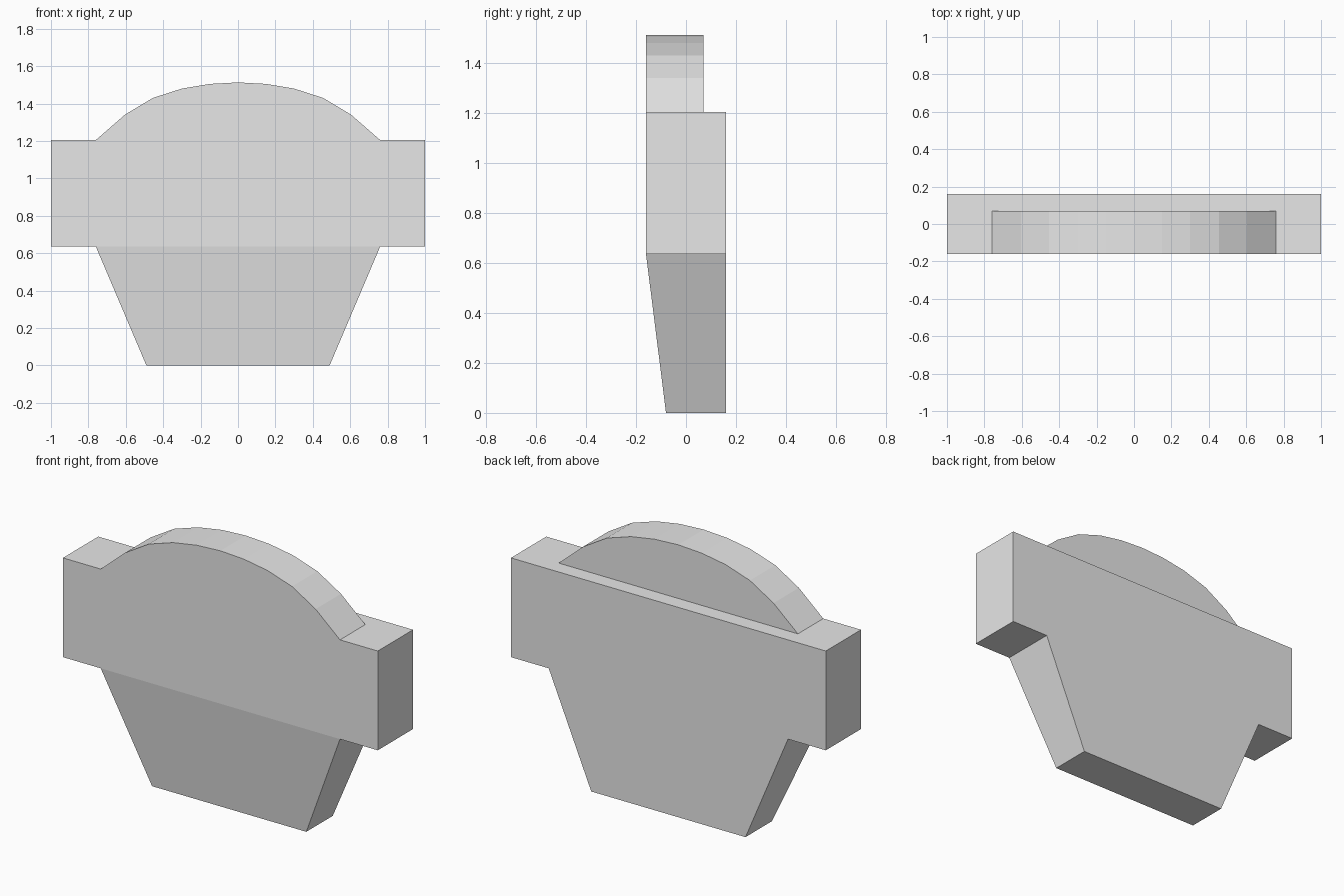
import bpy
import bmesh

cube = bpy.data.objects.get("Cube")
if cube:
    bpy.data.objects.remove(cube, do_unlink=True)

grey = bpy.data.materials.new("plain_grey")
grey.use_nodes = True
grey.diffuse_color = (0.8, 0.8, 0.8, 1)
grey.node_tree.nodes["Principled BSDF"].inputs["Base Color"].default_value = (0.8, 0.8, 0.8, 1)

FRONT, BACK = -0.16, 0.16
LOW, HIGH = 0.635, 1.205


def mirrored_prism(name, half, back, front):
    """Extrude a right-hand (x, z) outline, mirrored in x; front(z) gives the front y."""
    outline = half + [(-x, z) for x, z in reversed(half) if x > 0]
    bm = bmesh.new()
    near = [bm.verts.new((x, front(z), z)) for x, z in outline]
    far = [bm.verts.new((x, back, z)) for x, z in outline]
    bm.faces.new(near)
    bm.faces.new(far[::-1])
    for i in range(len(outline)):
        j = (i + 1) % len(outline)
        bm.faces.new((near[i], far[i], far[j], near[j]))
    bmesh.ops.recalc_face_normals(bm, faces=bm.faces)
    mesh = bpy.data.meshes.new(name)
    bm.to_mesh(mesh)
    bm.free()
    mesh.materials.append(grey)
    obj = bpy.data.objects.new(name, mesh)
    bpy.context.collection.objects.link(obj)
    return obj


# Wide middle block
mirrored_prism("middle_block", [(1, LOW), (1, HIGH)], BACK, lambda z: FRONT)

# Lower trapezoid with a front that slopes back towards the foot
mirrored_prism("tapered_base", [(0.49, 0), (0.76, LOW)], BACK,
               lambda z: -0.08 + (FRONT + 0.08) * z / LOW)

# Shallower faceted arch on top
arch = [(0.76, HIGH), (0.605, 1.34), (0.455, 1.43), (0.3, 1.48), (0.15, 1.505), (0, 1.513)]
mirrored_prism("arched_top", arch, 0.07, lambda z: FRONT)
